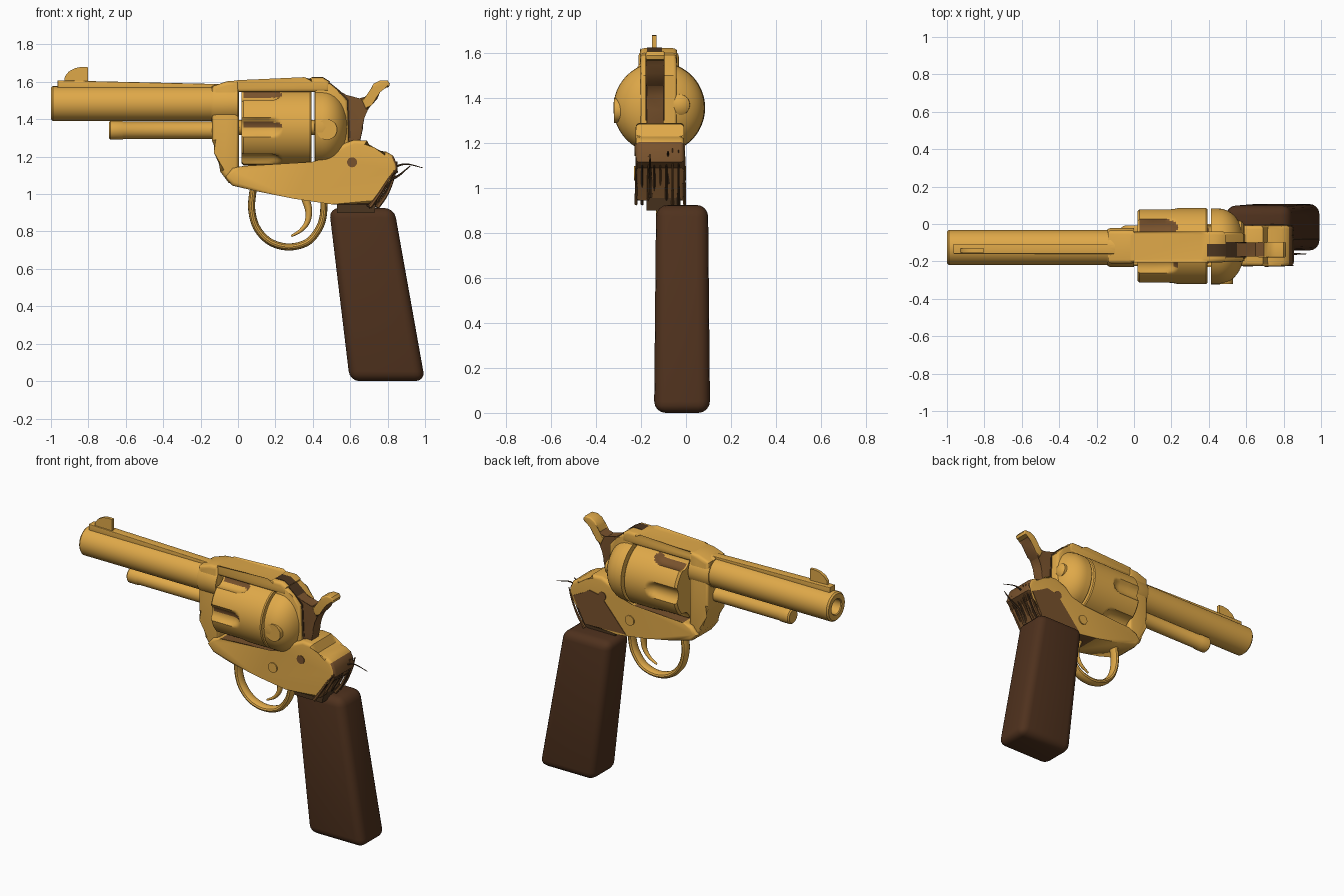
import bpy, bmesh, math, random
from mathutils import Vector

if "Cube" in bpy.data.objects:
    bpy.data.objects.remove(bpy.data.objects["Cube"])

AXIS_Y = -0.122          # centre plane of barrel, cylinder and frame
CYL_Z = 1.357            # cylinder axis height


def material(name, rgb):
    m = bpy.data.materials.new(name)
    m.diffuse_color = (*rgb, 1)
    m.use_nodes = True
    m.node_tree.nodes["Principled BSDF"].inputs["Base Color"].default_value = m.diffuse_color
    return m


GOLD = material("gold metal", (0.74, 0.395, 0.066))
WOOD = material("dark wood", (0.078, 0.031, 0.0125))
BROWN = material("tarnished brown", (0.19, 0.085, 0.026))
DARK = material("dark scrap", (0.07, 0.035, 0.014))


def finish(name, bm, mats, angle=35):
    bmesh.ops.remove_doubles(bm, verts=bm.verts, dist=1e-5)
    bmesh.ops.recalc_face_normals(bm, faces=bm.faces)
    me = bpy.data.meshes.new(name)
    bm.to_mesh(me)
    bm.free()
    ob = bpy.data.objects.new(name, me)
    bpy.context.collection.objects.link(ob)
    for m in mats:
        me.materials.append(m)
    bpy.ops.object.select_all(action='DESELECT')
    ob.select_set(True)
    bpy.context.view_layer.objects.active = ob
    bpy.ops.object.shade_smooth_by_angle(angle=math.radians(angle))
    return ob


def prism(name, pts, half, mats, y=AXIS_Y, bevel=0.0, rule=None):
    """Side profile (x, z) extruded across y, rims rounded."""
    bm = bmesh.new()
    a = [bm.verts.new((x, y - half, z)) for x, z in pts]
    b = [bm.verts.new((x, y + half, z)) for x, z in pts]
    n = len(pts)
    caps = [bm.faces.new(a), bm.faces.new(b[::-1])]
    for i in range(n):
        j = (i + 1) % n
        bm.faces.new((a[i], b[i], b[j], a[j]))
    if bevel:
        rims = list({e for f in caps for e in f.edges})
        bmesh.ops.bevel(bm, geom=rims, offset=bevel, segments=3, profile=0.5,
                        affect='EDGES', clamp_overlap=True)
    bmesh.ops.recalc_face_normals(bm, faces=bm.faces)
    if rule:
        for f in bm.faces:
            f.material_index = rule(f)
    return finish(name, bm, mats)


def lathe(name, prof, z, mats, y=AXIS_Y, seg=48, radius=None, rule=None):
    """Profile (x, r) turned about an axis along x."""
    bm = bmesh.new()
    rings = []
    for x, r in prof:
        ring = []
        for k in range(seg):
            t = 2 * math.pi * k / seg
            rr = radius(x, r, t) if radius else r
            ring.append(bm.verts.new((x, y + rr * math.sin(t), z + rr * math.cos(t))))
        rings.append(ring)
    for p, q in zip(rings, rings[1:]):
        for k in range(seg):
            j = (k + 1) % seg
            bm.faces.new((p[k], p[j], q[j], q[k]))
    bmesh.ops.remove_doubles(bm, verts=bm.verts, dist=1e-5)
    if rule:
        for f in bm.faces:
            f.material_index = rule(f)
    return finish(name, bm, mats)


def smooth_path(pts, steps=6):
    p = [Vector(q) for q in pts]
    p = [2 * p[0] - p[1]] + p + [2 * p[-1] - p[-2]]
    out = []
    for i in range(1, len(p) - 2):
        for s in range(steps):
            t = s / steps
            out.append(0.5 * (2 * p[i] + (p[i + 1] - p[i - 1]) * t
                       + (2 * p[i - 1] - 5 * p[i] + 4 * p[i + 1] - p[i + 2]) * t * t
                       + (3 * p[i] - p[i - 1] - 3 * p[i + 1] + p[i + 2]) * t ** 3))
    return out + [p[-2]]


def sweep(name, pts, thick, wide, mat, y=AXIS_Y, taper=1.0, seg=12):
    """Elliptical bar along a smooth (x, z) path."""
    path = smooth_path(pts)
    n = len(path)
    bm = bmesh.new()
    rings = []
    for i, p in enumerate(path):
        d = (path[min(i + 1, n - 1)] - path[max(i - 1, 0)]).normalized()
        s = 1 + (taper - 1) * i / (n - 1)
        ring = []
        for k in range(seg):
            t = 2 * math.pi * k / seg
            c = math.cos(t) * thick * s
            ring.append(bm.verts.new((p.x - d.y * c, y + math.sin(t) * wide * s, p.y + d.x * c)))
        rings.append(ring)
    for p, q in zip(rings, rings[1:]):
        for k in range(seg):
            j = (k + 1) % seg
            bm.faces.new((p[k], p[j], q[j], q[k]))
    bm.faces.new(rings[0])
    bm.faces.new(rings[-1])
    return finish(name, bm, [mat])


def disc(name, x, z, r, y, depth, mat):
    pts = [(x + r * math.cos(k * math.pi / 10), z + r * math.sin(k * math.pi / 10)) for k in range(20)]
    return prism(name, pts, depth, [mat], y=y)


# Barrel with open bore, and the collar where it enters the frame
lathe("barrel", [(-0.75, 0), (-0.75, 0.048), (-0.995, 0.048), (-1.0, 0.053), (-1.0, 0.084),
                 (-0.99, 0.093), (0.0, 0.093), (0.0, 0)], 1.484, [GOLD], y=-0.126)
lathe("barrel_collar", [(-0.142, 0), (-0.142, 0.098), (-0.125, 0.105), (0.0, 0.105), (0.0, 0)], 1.484, [GOLD], y=-0.126)
prism("barrel_rib", [(-0.965, 1.56), (-0.965, 1.608), (-0.1, 1.588), (-0.1, 1.56)], 0.027, [GOLD], y=-0.133, bevel=0.004)
prism("front_sight", [(-0.93, 1.6), (-0.925, 1.63), (-0.905, 1.655), (-0.87, 1.674), (-0.835, 1.68),
                      (-0.803, 1.678), (-0.803, 1.6)], 0.01, [GOLD], y=-0.142)

# Ejector tube under the barrel
lathe("ejector_tube", [(-0.69, 0), (-0.69, 0.042), (-0.682, 0.05), (-0.62, 0.05), (-0.612, 0.046),
                       (-0.08, 0.046), (-0.08, 0)], 1.341, [GOLD], seg=32)


# Fluted cylinder
def flute(x, r, t):
    fade = max(0.0, (x - 0.165) / 0.075)
    if fade >= 1 or r < 0.15:
        return r
    a = 0.062 * math.sqrt(1 - fade * fade)
    phi = (t % (math.pi / 3)) - math.pi / 6
    s = a * a - (0.232 * math.sin(phi)) ** 2
    return min(r, 0.232 * math.cos(phi) - math.sqrt(s)) if s > 0 else r


def flute_colour(f):
    c = f.calc_center_median()
    r = math.hypot(c.y + 0.118, c.z - CYL_Z)
    if not (0.03 < c.x < 0.24 and 0.16 < r < 0.201):
        return 0
    upper = c.z > 1.48 and (c.y > -0.05 or (c.y < AXIS_Y and c.z > 1.515))
    side = c.y < -0.25 and 1.36 < c.z < 1.385
    return 1 if upper or side else 0


lathe("cylinder", [(0.018, 0), (0.018, 0.19), (0.03, 0.203)] +
      [(x, 0.203) for x in (0.1, 0.165, 0.19, 0.21, 0.225, 0.235, 0.24, 0.3, 0.385)] +
      [(0.392, 0.198), (0.392, 0)], CYL_Z, [GOLD, BROWN], y=-0.118, seg=144, radius=flute, rule=flute_colour)
lathe("cylinder_pin", [(-0.1, 0), (-0.1, 0.04), (0.42, 0.04), (0.42, 0)], CYL_Z, [GOLD], seg=20)

# Frame: front post, top strap and rear post around the cylinder window
prism("frame_front_post", [(-0.14, 1.575), (-0.06, 1.603), (0.005, 1.608), (0.005, 1.06), (-0.05, 1.06),
                           (-0.095, 1.12), (-0.108, 1.23), (-0.14, 1.285)], 0.09, [GOLD], bevel=0.022)
prism("top_strap", [(-0.06, 1.6), (0.0, 1.609), (0.36, 1.605), (0.39, 1.622), (0.455, 1.622), (0.49, 1.6),
                    (0.49, 1.545), (-0.06, 1.545)], 0.083, [GOLD, BROWN], bevel=0.02,
      rule=lambda f: 1 if f.normal.z < -0.9 else 0)
prism("rear_sight_notch", [(0.385, 1.618), (0.395, 1.625), (0.455, 1.625), (0.492, 1.602), (0.488, 1.597), (0.45, 1.618)],
      0.034, [DARK], y=-0.14)
prism("rear_post", [(0.41, 1.6), (0.48, 1.6), (0.53, 1.56), (0.585, 1.5), (0.595, 1.2), (0.41, 1.1)],
      0.08, [GOLD], bevel=0.015)


# Lower frame; its torn rear, underside and window floor are brown
def torn(f):
    c, n = f.calc_center_median(), f.normal
    rear = c.x > 0.45 and c.z < 1.2 and n.x > 0.4
    under = c.x > 0.35 and c.z < 1.0 and n.z < -0.7
    floor = 0.03 < c.x < 0.42 and n.z > 0.95
    return 1 if rear or under or floor else 0


prism("lower_frame", [(-0.07, 1.09), (-0.03, 1.14), (0.03, 1.15), (0.4, 1.152), (0.46, 1.19), (0.54, 1.26), (0.62, 1.29),
                      (0.69, 1.285), (0.715, 1.23), (0.79, 1.228), (0.83, 1.205), (0.85, 1.16), (0.855, 1.115),
                      (0.8, 1.09), (0.765, 1.02), (0.735, 0.945), (0.5, 0.945), (0.3, 0.975), (0.1, 1.015),
                      (-0.03, 1.045)], 0.108, [GOLD, BROWN], y=-0.116, bevel=0.02, rule=torn)
prism("torn_side_patch", [(0.82, 1.12), (0.76, 1.15), (0.7, 1.185), (0.62, 1.17), (0.54, 1.08), (0.44, 0.965), (0.735, 0.955)],
      0.004, [BROWN], y=-0.008)
prism("grip_neck", [(0.53, 0.96), (0.53, 0.9), (0.73, 0.9), (0.74, 0.96)], 0.075, [DARK], y=-0.1)

# Recoil shield behind the cylinder, with loading gate details
lathe("recoil_shield", [(0.412, 0), (0.412, 0.203), (0.45, 0.203)] +
      [(0.45 + 0.14 * math.sin(a), 0.203 * math.cos(a) ** 0.85)
       for a in [math.pi / 2 * k / 10 for k in range(1, 10)]] + [(0.59, 0)], CYL_Z, [GOLD], y=-0.12)
disc("loading_gate", 0.475, 1.345, 0.055, AXIS_Y - 0.165, 0.034, GOLD)
lathe("gate_knob", [(0.5, 0), (0.5, 0.05), (0.575, 0.047), (0.588, 0.03), (0.592, 0)], 1.37, [GOLD], y=-0.03, seg=24)
for side in (-1, 1):
    disc("frame_screw_rear", 0.61, 1.17, 0.027, -0.116 + side * 0.108, 0.004, BROWN)
    disc("frame_screw_front", 0.41, 1.065, 0.032, -0.116 + side * 0.108, 0.007, GOLD)

# Hammer: brown body sunk in a dark slot, gold thumb spur with a brown back
prism("hammer_slot", [(0.49, 1.597), (0.54, 1.557), (0.592, 1.505), (0.602, 1.3), (0.5, 1.3)], 0.042, [DARK], y=-0.137)
prism("hammer_body", [(0.5, 1.575), (0.58, 1.53), (0.65, 1.505), (0.7, 1.53), (0.735, 1.5), (0.69, 1.455), (0.67, 1.41),
                      (0.668, 1.35), (0.65, 1.27), (0.5, 1.27)], 0.038, [BROWN], y=-0.137, bevel=0.006)
prism("hammer_spur", [(0.66, 1.505), (0.695, 1.525), (0.708, 1.56), (0.725, 1.59), (0.76, 1.608), (0.8, 1.607),
                      (0.812, 1.59), (0.807, 1.572), (0.775, 1.568), (0.76, 1.545), (0.745, 1.51), (0.715, 1.475),
                      (0.685, 1.45)], 0.042, [GOLD, BROWN], y=-0.137, bevel=0.008,
      rule=lambda f: 1 if f.normal.x > 0.3 and f.calc_center_median().z < 1.575 else 0)

# Trigger guard and trigger
sweep("trigger_guard", [(0.08, 1.02), (0.073, 0.92), (0.1, 0.82), (0.17, 0.745), (0.27, 0.717), (0.37, 0.742),
                        (0.43, 0.81), (0.455, 0.88), (0.46, 0.96)], 0.019, 0.034, GOLD, y=-0.1)
sweep("trigger", [(0.36, 0.98), (0.378, 0.91), (0.37, 0.85), (0.335, 0.805), (0.285, 0.775)],
      0.023, 0.025, GOLD, y=-0.105, taper=0.25)

# Grip: leaning tapered block with rounded edges
bm = bmesh.new()
bmesh.ops.create_cube(bm, size=2)
for v in bm.verts:
    top, right, back = v.co.z > 0, v.co.x > 0, v.co.y > 0
    x = (0.835 if right else 0.487) if top else (1.0 if right else 0.598)
    y = (0.098 if back else -0.133) if top else (0.107 if back else -0.142)
    v.co = (x, y, 0.925 if top else 0.0)
bmesh.ops.bevel(bm, geom=bm.edges[:], offset=0.052, segments=4, profile=0.5, affect='EDGES')
finish("grip", bm, [WOOD])

# Torn slivers around the broken rear of the frame
random.seed(4)
for k in range(9):
    y = AXIS_Y - 0.1 + 0.027 * k
    j = random.uniform(-0.03, 0.03)
    sweep("torn_sliver", [(0.72 + j, 0.93), (0.77 + j, 1.0), (0.82 + j / 2, 1.09), (0.85, 1.15 + j)],
          0.012, 0.008, DARK if k % 2 else BROWN, y=y, taper=0.3, seg=6)
sweep("long_sliver", [(0.76, 1.02), (0.81, 1.12), (0.89, 1.16), (0.99, 1.14)], 0.009, 0.01, DARK, y=-0.08, taper=0.2, seg=6)
sweep("short_sliver", [(0.74, 0.96), (0.78, 1.05), (0.86, 1.1), (0.92, 1.15)], 0.012, 0.012, DARK, y=-0.16, taper=0.2, seg=6)
